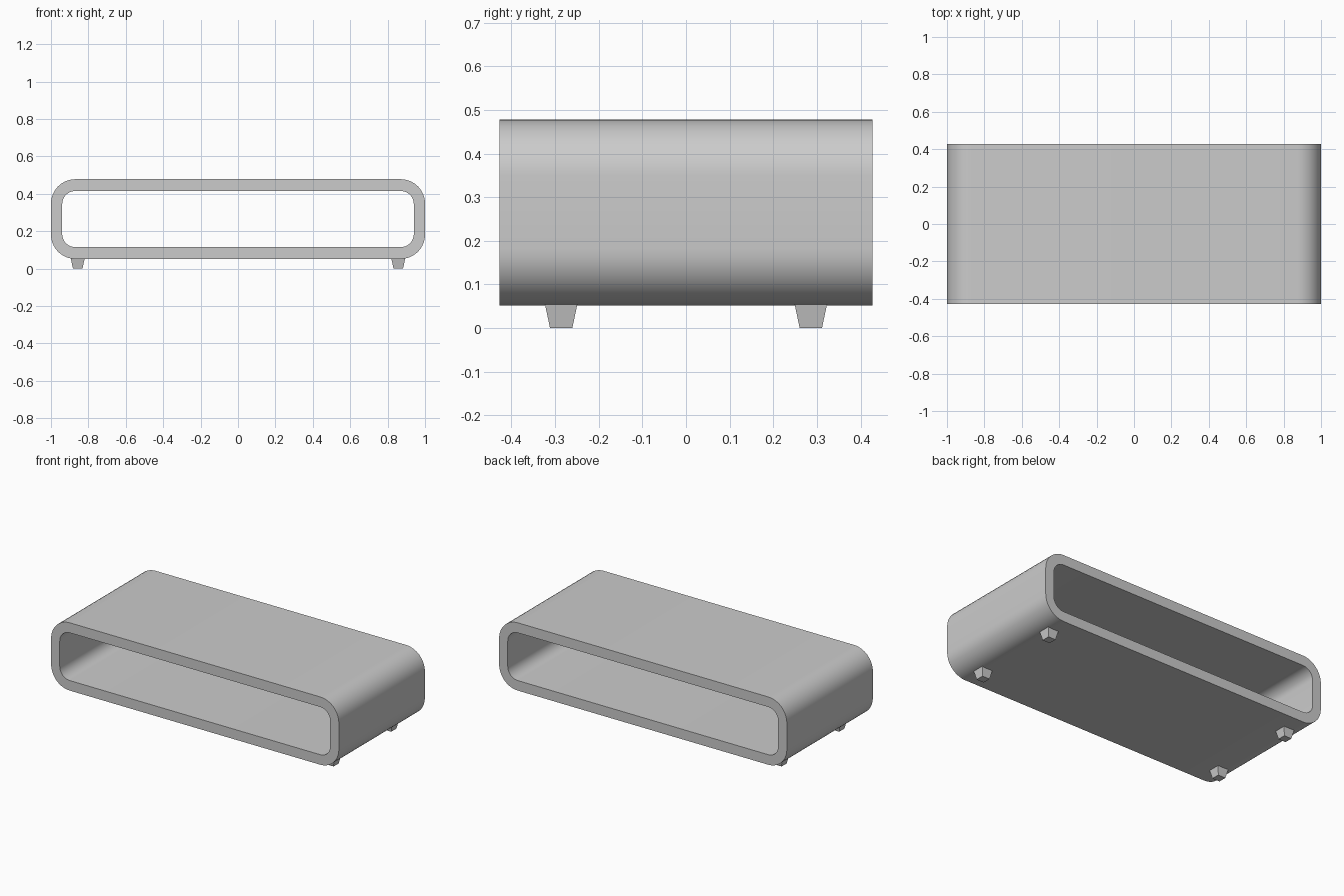
import bpy, bmesh, math

if "Cube" in bpy.data.objects:
    bpy.data.objects.remove(bpy.data.objects["Cube"])

ZC = 0.265          # height of the shell's centre line
DEPTH = 0.427       # half depth


def rounded_rect(hx, hz, r, seg=10):
    """Outline points of a rounded rectangle in the XZ plane."""
    pts = []
    for i, (sx, sz) in enumerate([(1, 1), (-1, 1), (-1, -1), (1, -1)]):
        for k in range(seg + 1):
            a = math.pi / 2 * (i + k / seg)
            pts.append((sx * (hx - r) + r * math.cos(a),
                        ZC + sz * (hz - r) + r * math.sin(a)))
    return pts


def finish(bm, name):
    bmesh.ops.recalc_face_normals(bm, faces=bm.faces)
    me = bpy.data.meshes.new(name)
    bm.to_mesh(me)
    bm.free()
    ob = bpy.data.objects.new(name, me)
    bpy.context.collection.objects.link(ob)
    return ob


# Open shell: a rounded rectangular tube running front to back
outer = rounded_rect(1.0, 0.213, 0.13)
inner = rounded_rect(0.94, 0.15, 0.07)
bm = bmesh.new()
rings = [[bm.verts.new((x, y, z)) for x, z in pts]
         for pts, y in [(outer, -DEPTH), (outer, DEPTH), (inner, DEPTH), (inner, -DEPTH)]]
n = len(outer)
for a, b in zip(rings, rings[1:] + rings[:1]):
    for i in range(n):
        j = (i + 1) % n
        bm.faces.new((a[i], a[j], b[j], b[i]))
shell = finish(bm, "shell")
bpy.context.view_layer.objects.active = shell
shell.select_set(True)
bpy.ops.object.shade_smooth_by_angle(angle=math.radians(30))

# Four tapered square feet
for side, sx in (("left", -1), ("right", 1)):
    for end, sy in (("front", -1), ("back", 1)):
        bm = bmesh.new()
        bmesh.ops.create_cube(bm, size=1)
        for v in bm.verts:
            top = v.co.z > 0
            w = 0.074 if top else 0.051
            v.co = (sx * 0.857 + v.co.x * w, sy * 0.286 + v.co.y * w, 0.054 if top else 0)
        finish(bm, f"{end}_{side}_foot")
